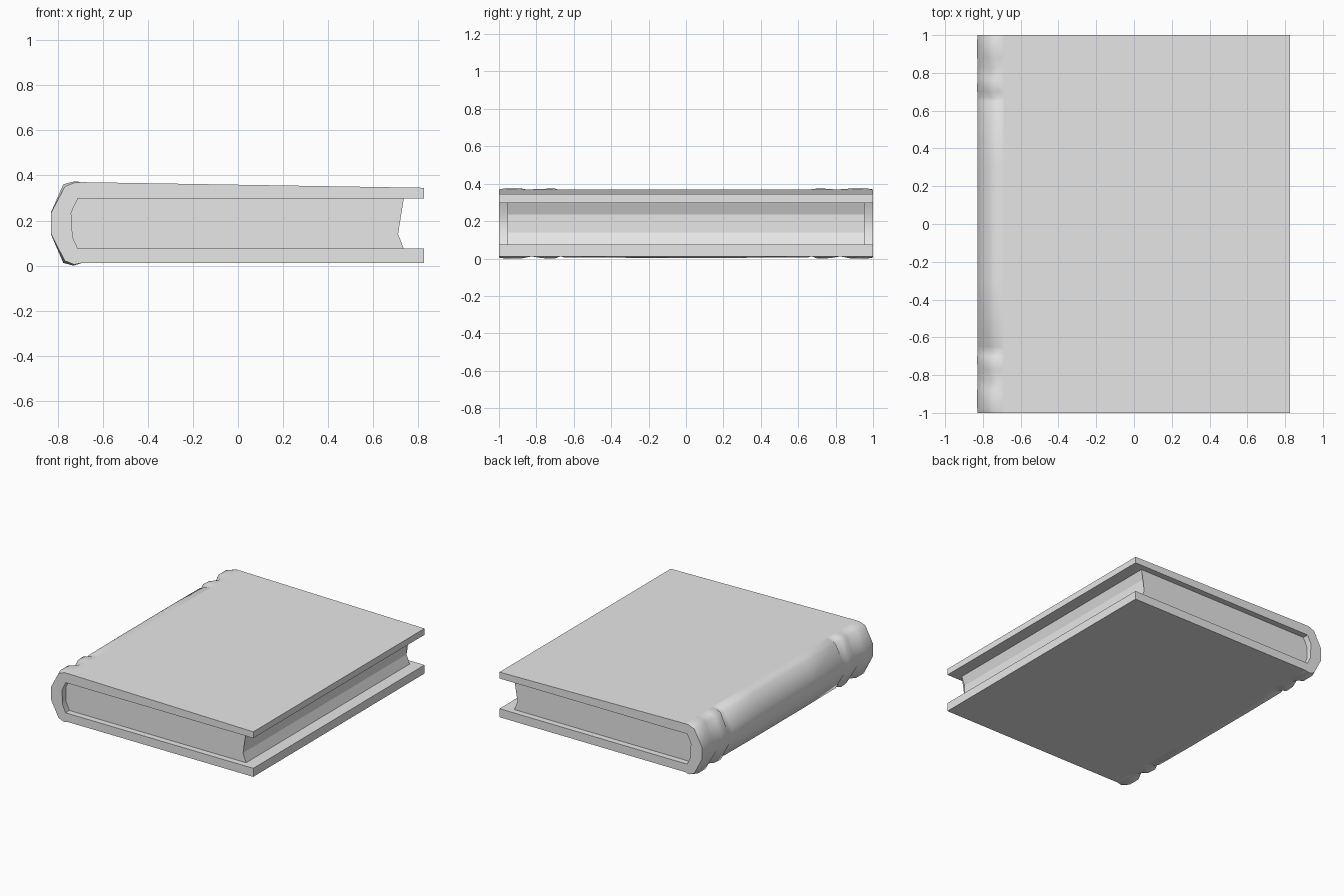
import bpy
import bmesh
import math

cube = bpy.data.objects.get("Cube")
if cube:
    bpy.data.objects.remove(cube, do_unlink=True)

grey = bpy.data.materials.new("plain grey")
grey.use_nodes = True
grey.diffuse_color = (0.8, 0.8, 0.8, 1)
grey.node_tree.nodes["Principled BSDF"].inputs["Base Color"].default_value = (0.8, 0.8, 0.8, 1)


def loft(name, sections, smooth_angle=None):
    """Skin a row of matching closed (x, y, z) outlines and cap both ends."""
    bm = bmesh.new()
    rings = [[bm.verts.new(p) for p in s] for s in sections]
    for a, b in zip(rings, rings[1:]):
        for i in range(len(a)):
            j = (i + 1) % len(a)
            bm.faces.new((a[i], a[j], b[j], b[i]))
    caps = [bm.faces.new(rings[0]), bm.faces.new(rings[-1])]
    bmesh.ops.triangulate(bm, faces=caps)
    bmesh.ops.recalc_face_normals(bm, faces=bm.faces)
    mesh = bpy.data.meshes.new(name)
    bm.to_mesh(mesh)
    bm.free()
    mesh.materials.append(grey)
    obj = bpy.data.objects.new(name, mesh)
    bpy.context.collection.objects.link(obj)
    if smooth_angle:
        bpy.ops.object.select_all(action="DESELECT")
        obj.select_set(True)
        bpy.context.view_layer.objects.active = obj
        bpy.ops.object.shade_smooth_by_angle(angle=math.radians(smooth_angle))
    return obj


def slab(name, profile, half_depth):
    return loft(name, [[(x, y, z) for x, z in profile] for y in (-half_depth, half_depth)])


# Covers: the front one tapers towards its opening edge
slab("top_cover", [(-0.69, 0.37), (0.825, 0.345), (0.825, 0.298), (-0.71, 0.298)], 1)
slab("bottom_cover", [(-0.69, 0.012), (0.825, 0.012), (0.825, 0.075), (-0.71, 0.075)], 1)

# Page block with a hollow opening edge and a rounded back
slab("pages", [(0.735, 0.075), (0.71, 0.14), (0.71, 0.235), (0.735, 0.298),
               (-0.71, 0.298), (-0.74, 0.235), (-0.74, 0.14), (-0.71, 0.075)], 0.955)

# Spine: outer outline as x, z and how strongly the grooves pinch it
outer = [(-0.69, 0.37, 0), (-0.725, 0.374, 0.5), (-0.775, 0.36, 1), (-0.83, 0.235, 0.1),
         (-0.83, 0.14, 0.1), (-0.775, 0.012, 1), (-0.73, 0.0, 0.5), (-0.69, 0.012, 0)]
inner = [(-0.71, 0.075), (-0.74, 0.14), (-0.74, 0.235), (-0.71, 0.298)]

# Position along the spine and groove depth there, for one half
stations = [(1.0, 0.012), (0.97, 0.0), (0.88, 0.0), (0.825, 0.028), (0.77, 0.004),
            (0.7, 0.0), (0.67, 0.03), (0.65, 0.012), (0.3, 0.01)]
stations = [(-y, d) for y, d in stations] + stations[::-1]


def spine_section(y, depth):
    ring = []
    for x, z, weight in outer:
        pinch = depth * weight
        ring.append((x + pinch * 0.6, y, z - math.copysign(pinch, z - 0.187) * 0.8))
    return ring + [(x, y, z) for x, z in inner]


loft("spine", [spine_section(y, d) for y, d in stations], 65)
